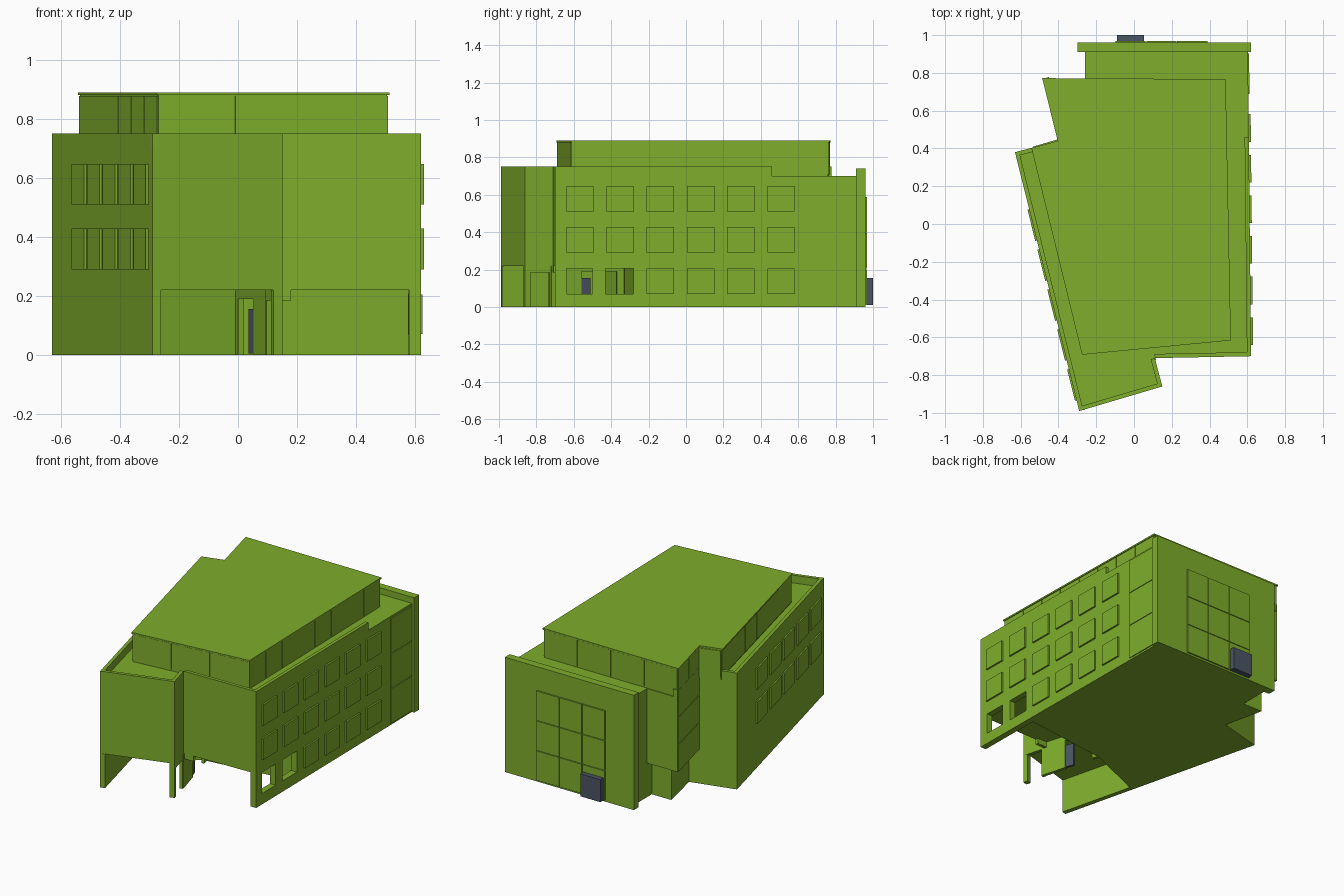
import bpy, bmesh
from mathutils import Vector

if "Cube" in bpy.data.objects:
    bpy.data.objects.remove(bpy.data.objects["Cube"])


def mat(name, col):
    m = bpy.data.materials.new(name)
    m.diffuse_color = (*col, 1)
    m.use_nodes = True
    m.node_tree.nodes["Principled BSDF"].inputs["Base Color"].default_value = m.diffuse_color
    return m


GREEN = mat("green", (0.21, 0.42, 0.025))
SLATE = mat("slate", (0.07, 0.09, 0.13))


def prism(name, pts, z0, z1, m=GREEN):
    bm = bmesh.new()
    f = bm.faces.new([bm.verts.new((x, y, z0)) for x, y in pts])
    top = bmesh.ops.extrude_face_region(bm, geom=[f])["geom"]
    bmesh.ops.translate(bm, vec=(0, 0, z1 - z0),
                        verts=[v for v in top if isinstance(v, bmesh.types.BMVert)])
    bmesh.ops.recalc_face_normals(bm, faces=bm.faces)
    me = bpy.data.meshes.new(name)
    bm.to_mesh(me)
    bm.free()
    me.materials.append(m)
    ob = bpy.data.objects.new(name, me)
    bpy.context.collection.objects.link(ob)
    return ob


def wall(name, p, q, t, z0, z1, m=GREEN):
    """Slab along p-q; positive t grows to the right of the direction."""
    p, q = Vector(p), Vector(q)
    d = (q - p).normalized()
    n = Vector((d.y, -d.x)) * t
    return prism(name, [p, q, q + n, p + n], z0, z1, m)


def panels(name, p, q, cols, rows, t, z0, z1, gap=0.004):
    """Regular grid of thin panels on the outside of segment p-q."""
    p, q = Vector(p), Vector(q)
    g = gap / (q - p).length / 2
    h = (z1 - z0) / rows
    for i in range(cols):
        for j in range(rows):
            wall(name, p.lerp(q, i / cols + g), p.lerp(q, (i + 1) / cols - g), t,
                 z0 + j * h + gap / 2, z0 + (j + 1) * h - gap / 2)


G, ROOF, TOP = 0.22, 0.70, 0.75
fl, wr, inner = (-0.29, -0.99), (0.15, -0.86), (0.11, -0.71)
fr, br, lb = (0.62, -0.70), (0.603, 0.91), (-0.63, 0.38)
notch, nb = (-0.40, 0.44), (-0.48, 0.77)


def right_at(y):
    return (0.62 - 0.017 * (y + 0.7) / 1.61, y)


def left_at(x):
    return (x, 0.38 - (x + 0.63) * 1.37 / 0.34)


# main volumes
prism("upper_floors", [fl, wr, inner, fr, br, (-0.26, 0.91), (-0.26, 0.77), nb, notch, lb], G, ROOF)
prism("ground_floor", [left_at(-0.41), (0.01, -0.33), (0.03, -0.33), right_at(-0.26), br,
                       (-0.26, 0.91), (-0.26, 0.72), (-0.40, 0.72), (-0.34, 0.455), lb], 0, G)
prism("back_slab", [(-0.30, 0.91), (0.62, 0.91), (0.62, 0.96), (-0.30, 0.96)], 0, 0.74)

# parapet
for a, b in ((notch, lb), (lb, fl), (fl, wr), (wr, inner), (inner, fr), (fr, right_at(0.46))):
    wall("parapet", a, b, -0.022, ROOF, TOP)

# ground level walls around the open entrances
wall("left_wing_wall", left_at(-0.41), fl, -0.03, 0, G)
wall("wing_front_leg", (0.12, -0.869), wr, -0.03, 0, G)
wall("wing_inner_post", (0.116, -0.73), inner, -0.02, 0, G)
wall("wing_lintel", wr, inner, -0.02, 0.185, G)
wall("front_pier", (0.11, -0.71), (0.18, -0.708), -0.02, 0.185, G)
wall("entry_wall_front", (0.117, -0.72), (0.072, -0.56), -0.02, 0, G)
wall("entry_wall_lintel", (0.072, -0.56), (0.02, -0.37), -0.02, 0.19, G)
wall("entry_wall_back", (0.02, -0.37), (0.008, -0.325), -0.02, 0, G)
wall("entry_door", (0.068, -0.56), (0.05, -0.51), -0.015, 0.005, 0.155, SLATE)
for a, b in ((-0.70, -0.64), (-0.50, -0.43), (-0.28, -0.255)):
    wall("right_pier", right_at(a), right_at(b), -0.04, 0, G)
wall("right_sill", right_at(-0.70), right_at(-0.255), -0.04, 0, 0.07)
wall("right_lintel", right_at(-0.70), right_at(-0.255), -0.04, 0.205, G)

# right windows (the two front ground floor ones are open)
for j, (z0, z1) in enumerate(((0.07, 0.205), (0.29, 0.428), (0.51, 0.647))):
    for i in range(6):
        if j == 0 and i < 2:
            continue
        y = -0.64 + i * 0.215
        wall("right_window", right_at(y), right_at(y + 0.146), 0.011, z0, z1)

# left windows
for z0, z1 in ((0.29, 0.428), (0.51, 0.647)):
    for i in range(5):
        x = -0.555 + i * 0.0525
        wall("left_window", left_at(x), left_at(x + 0.041), 0.009, z0, z1)

# glazed bays
panels("right_bay_panel", right_at(0.685), right_at(0.905), 1, 3, 0.006, 0.01, 0.69)
panels("back_glazing", (0.39, 0.96), (-0.10, 0.96), 3, 3, 0.009, 0.01, 0.59)
panels("notch_glazing", nb, notch, 2, 3, 0.004, G, TOP)
wall("notch_upstand", nb, notch, -0.03, ROOF, TOP)
prism("back_door", [(-0.09, 0.965), (0.053, 0.965), (0.053, 1.0), (-0.09, 1.0)], 0.01, 0.155, SLATE)

# rooftop storey with glazed strip and thin roof
P = [(-0.27, -0.685), (0.505, -0.61), (0.478, 0.76), (-0.478, 0.765), (-0.40, 0.445), (-0.535, 0.405)]
prism("penthouse", P, ROOF - 0.01, 0.88)
for i, n in enumerate((3, 8, 4, 2, 1, 6)):
    panels("penthouse_panel", P[i], P[(i + 1) % 6], n, 1, 0.004, TOP - 0.045, 0.88)
prism("penthouse_roof", [(-0.275, -0.692), (0.513, -0.616), (0.485, 0.767), (-0.486, 0.772),
                         (-0.404, 0.44), (-0.543, 0.402)], 0.88, 0.89)
